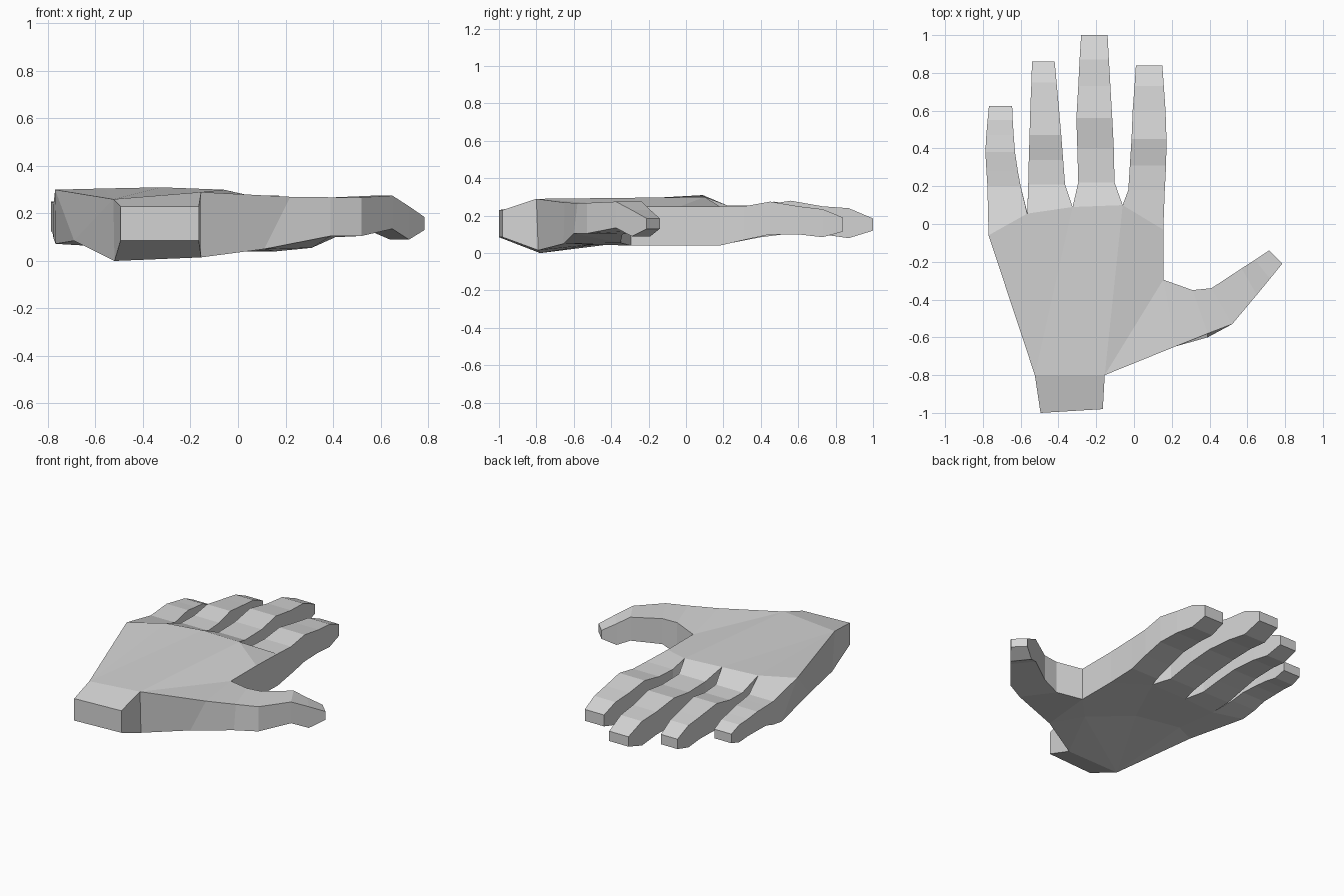
import bpy, bmesh

cube = bpy.data.objects.get("Cube")
if cube:
    bpy.data.objects.remove(cube, do_unlink=True)

# one plain grey for the whole hand
grey = bpy.data.materials.new("light_grey")
grey.use_nodes = True
COL = (0.66, 0.66, 0.66, 1)
grey.diffuse_color = COL
grey.node_tree.nodes["Principled BSDF"].inputs["Base Color"].default_value = COL


def make(name, verts, faces):
    bm = bmesh.new()
    vs = [bm.verts.new(v) for v in verts]
    for f in faces:
        bm.faces.new([vs[i] for i in f])
    bmesh.ops.recalc_face_normals(bm, faces=bm.faces)
    me = bpy.data.meshes.new(name)
    bm.to_mesh(me)
    bm.free()
    me.materials.append(grey)
    ob = bpy.data.objects.new(name, me)
    bpy.context.collection.objects.link(ob)
    return ob


def section(left, right, top, bottom):
    """Four-cornered section from two plan points and two heights."""
    return [(*left, top), (*right, top), (*right, bottom), (*left, bottom)]


def loft(name, sections):
    """Four-sided tube, closed at both ends."""
    verts = [p for s in sections for p in s]
    faces = [(0, 1, 2, 3)]
    for k in range(len(sections) - 1):
        a = 4 * k
        faces += [(a + i, a + (i + 1) % 4, a + 4 + (i + 1) % 4, a + 4 + i)
                  for i in range(4)]
    n = len(verts)
    faces.append((n - 4, n - 3, n - 2, n - 1))
    return make(name, verts, faces)


# shared corners: t = back of hand, b = palm side
P = {
    "WLt": (-0.525, -0.80, 0.26), "WLb": (-0.52, -0.78, 0.0),
    "WRt": (-0.155, -0.80, 0.29), "WRb": (-0.155, -0.79, 0.015),
    "T0t": (0.22, -0.648, 0.27), "T0b": (0.11, -0.655, 0.05),
    "T1t": (0.155, -0.295, 0.25), "T1b": (0.155, -0.295, 0.04),
    # side of the hand, then three points across the hollow of the palm
    "S": (-0.69, -0.30, 0.085),
    "A": (0.0, -0.46, 0.05), "B": (-0.25, -0.28, 0.07), "C": (-0.54, -0.22, 0.07),
    # knuckles, little finger side first
    "K0t": (-0.77, -0.06, 0.30), "K0b": (-0.768, 0.10, 0.072),
    "K1t": (-0.565, 0.055, 0.305), "K1b": (-0.565, 0.06, 0.06),
    "K2t": (-0.325, 0.09, 0.31), "K2b": (-0.325, 0.09, 0.05),
    "K3t": (-0.06, 0.10, 0.30), "K3b": (-0.06, 0.10, 0.045),
    "K4t": (0.155, -0.03, 0.25), "K4b": (0.155, -0.03, 0.04),
}

# palm
names = list(P)
palm_faces = [
    # back of hand
    "WLt K1t K0t", "WLt K2t K1t", "WLt WRt K3t K2t", "WRt T1t K4t K3t", "WRt T0t T1t",
    # palm side
    "WLb WRb A", "WLb A B", "WLb B C", "WLb C S", "S C K0b", "C K1b K0b",
    "C B K2b K1b", "B K3b K2b", "B A K3b", "A T1b K4b K3b", "A T0b T1b", "WRb T0b A",
    # edges
    "WLt WLb S", "WLt S K0t", "K0t S K0b", "WRt T0t T0b WRb", "T1t K4t K4b T1b",
    # joints to wrist, thumb and fingers
    "WLt WRt WRb WLb", "T0t T1t T1b T0b",
] + [f"K{i}t K{i+1}t K{i+1}b K{i}b" for i in range(4)]
make("palm", list(P.values()),
     [[names.index(k) for k in f.split()] for f in palm_faces])

# wrist
loft("wrist", [
    [P["WLt"], P["WRt"], P["WRb"], P["WLb"]],
    [(-0.495, -1.0, 0.23), (-0.165, -0.98, 0.23),
     (-0.165, -0.98, 0.085), (-0.495, -1.0, 0.085)]])

# fingers: rows of y, left x, right x, top z, bottom z
fingers = {
    "little_finger": [
        (0.20, -0.776, -0.60, 0.245, 0.092), (0.28, -0.781, -0.615, 0.247, 0.118),
        (0.38, -0.787, -0.63, 0.25, 0.125),
        (0.47, -0.782, -0.637, 0.235, 0.122), (0.55, -0.775, -0.642, 0.225, 0.11),
        (0.625, -0.768, -0.645, 0.19, 0.13)],
    "ring_finger": [
        (0.21, -0.56, -0.365, 0.25, 0.06), (0.34, -0.557, -0.375, 0.25, 0.085),
        (0.47, -0.553, -0.385, 0.275, 0.105), (0.64, -0.548, -0.40, 0.25, 0.105),
        (0.75, -0.543, -0.41, 0.235, 0.09), (0.86, -0.54, -0.42, 0.185, 0.12)],
    "middle_finger": [
        (0.22, -0.295, -0.103, 0.255, 0.05), (0.40, -0.30, -0.107, 0.255, 0.085),
        (0.56, -0.305, -0.115, 0.28, 0.105), (0.73, -0.295, -0.125, 0.25, 0.10),
        (0.87, -0.288, -0.133, 0.24, 0.08), (1.0, -0.28, -0.14, 0.185, 0.12)],
    "index_finger": [
        (0.18, -0.03, 0.163, 0.25, 0.04), (0.31, -0.022, 0.17, 0.25, 0.07),
        (0.45, -0.013, 0.172, 0.275, 0.10), (0.60, -0.007, 0.167, 0.25, 0.10),
        (0.73, 0.003, 0.158, 0.235, 0.085), (0.84, 0.01, 0.15, 0.19, 0.115)],
}
for i, (name, rows) in enumerate(fingers.items()):
    root = [P[f"K{i}t"], P[f"K{i+1}t"], P[f"K{i+1}b"], P[f"K{i}b"]]
    loft(name, [root] + [section((xl, y), (xr, y), t, b)
                         for y, xl, xr, t, b in rows])

# thumb
loft("thumb", [
    [P["T1t"], P["T0t"], P["T0b"], P["T1b"]],
    [(0.31, -0.35, 0.265), (0.39, -0.58, 0.268), (0.39, -0.60, 0.105), (0.31, -0.35, 0.055)],
    [(0.41, -0.34, 0.268), (0.52, -0.53, 0.268), (0.52, -0.53, 0.105), (0.41, -0.34, 0.10)],
    [(0.57, -0.235, 0.275), (0.65, -0.375, 0.275), (0.65, -0.375, 0.135), (0.57, -0.235, 0.12)],
    section((0.64, -0.19), (0.72, -0.29), 0.23, 0.09),
    section((0.715, -0.14), (0.785, -0.21), 0.185, 0.13)])
